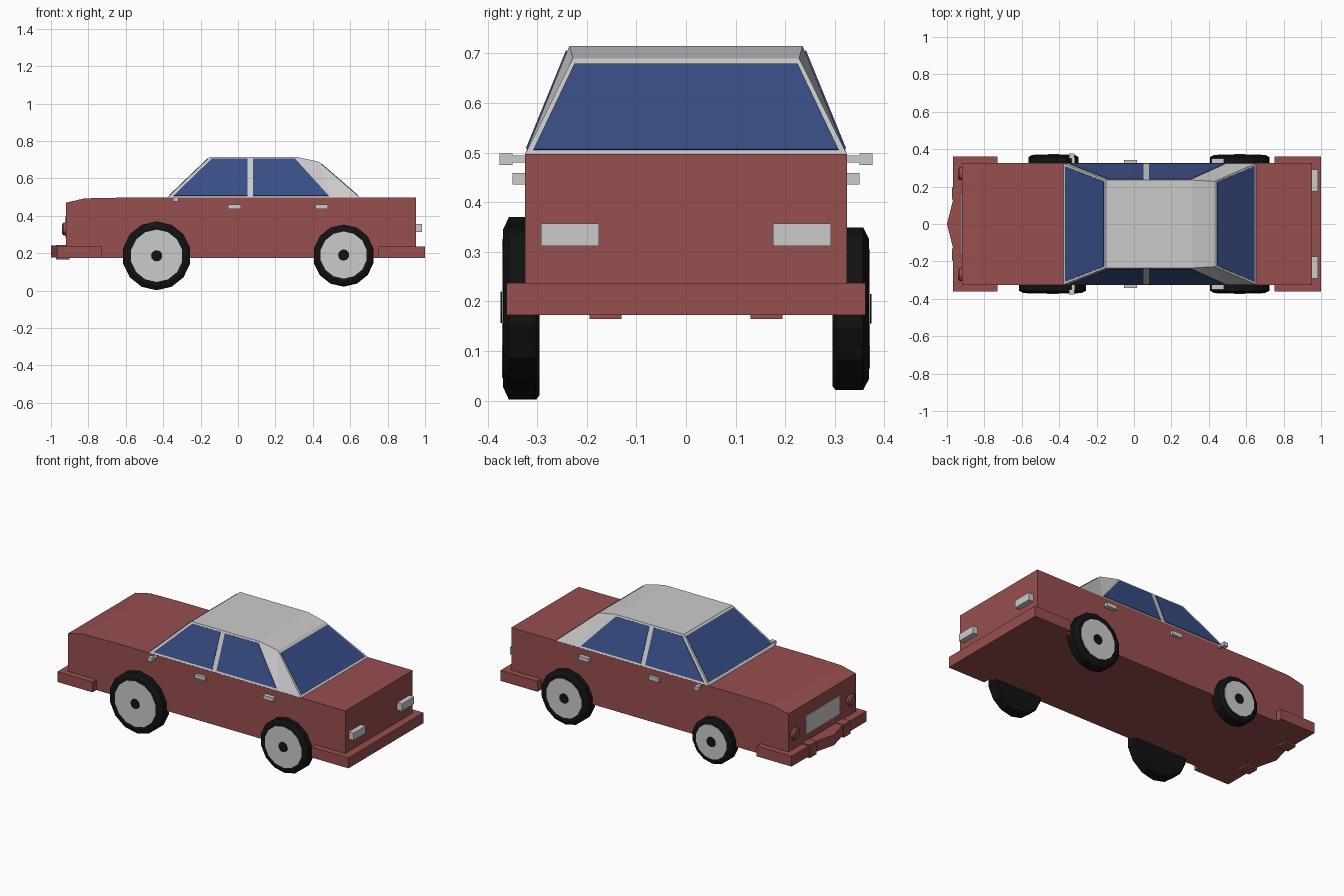
import bpy, bmesh, math
from mathutils import Vector

if "Cube" in bpy.data.objects:
    bpy.data.objects.remove(bpy.data.objects["Cube"])


def material(name, rgb):
    m = bpy.data.materials.new(name)
    m.diffuse_color = (*rgb, 1)
    m.use_nodes = True
    m.node_tree.nodes["Principled BSDF"].inputs["Base Color"].default_value = m.diffuse_color
    return m


RED = material("red_paint", (0.31, 0.077, 0.077))
BLUE = material("blue_glass", (0.04, 0.075, 0.24))
BLACK = material("black_rubber", (0.006, 0.006, 0.006))


def finish(bm, name, mat=None):
    bmesh.ops.recalc_face_normals(bm, faces=bm.faces)
    me = bpy.data.meshes.new(name)
    bm.to_mesh(me)
    bm.free()
    ob = bpy.data.objects.new(name, me)
    bpy.context.collection.objects.link(ob)
    if mat:
        me.materials.append(mat)
    return ob


def prism(name, pts, lo, hi, axis, mat=None):
    """Extrude an outline along y (points are x,z) or z (points are x,y)."""
    place = (lambda a, b, t: (a, t, b)) if axis == 'y' else (lambda a, b, t: (a, b, t))
    bm = bmesh.new()
    rings = [[bm.verts.new(place(a, b, t)) for a, b in pts] for t in (lo, hi)]
    bm.faces.new(rings[0])
    bm.faces.new(rings[1])
    n = len(pts)
    for i in range(n):
        j = (i + 1) % n
        bm.faces.new((rings[0][i], rings[0][j], rings[1][j], rings[1][i]))
    return finish(bm, name, mat)


def box(name, x, y, z, mat=None):
    y = sorted(y)
    return prism(name, [(x[0], y[0]), (x[1], y[0]), (x[1], y[1]), (x[0], y[1])], z[0], z[1], 'z', mat)


def lathe(name, origin, direction, profile, n, mat=None):
    """Spin (radius, distance) pairs around an axis through origin; ends are capped."""
    d = Vector(direction)
    up = Vector((0, 0, 1))
    side = d.cross(up)
    bm = bmesh.new()
    rings = []
    for r, t in profile:
        rings.append([bm.verts.new(Vector(origin) + d * t
                      + (side * math.sin(a) + up * math.cos(a)) * r)
                      for a in (2 * math.pi * i / n for i in range(n))])
    bm.faces.new(rings[0])
    bm.faces.new(rings[-1])
    for a, b in zip(rings, rings[1:]):
        for i in range(n):
            j = (i + 1) % n
            bm.faces.new((a[i], a[j], b[j], b[i]))
    return finish(bm, name, mat)


def glass(name, corners, outward):
    """Thin pane lying just outside a cabin face."""
    c = [Vector(p) for p in corners]
    nrm = (c[1] - c[0]).cross(c[3] - c[0]).normalized()
    if nrm.dot(Vector(outward)) < 0:
        nrm = -nrm
    bm = bmesh.new()
    low, top = [[bm.verts.new(p + nrm * o) for p in c] for o in (-0.002, 0.003)]
    bm.faces.new(low)
    bm.faces.new(top)
    for i in range(4):
        j = (i + 1) % 4
        bm.faces.new((low[i], low[j], top[j], top[i]))
    finish(bm, name, BLUE)


# Main body
prism("body", [(-0.92, 0.175), (0.953, 0.175), (0.953, 0.497), (-0.62, 0.497),
               (-0.82, 0.493), (-0.92, 0.47)], -0.325, 0.325, 'y', RED)

# Cabin shell: right and left halves of the side outline joined across
outline = [(-0.38, 0.325, 0.495), (-0.15, 0.235, 0.715), (0.31, 0.235, 0.715),
           (0.43, 0.228, 0.69), (0.655, 0.325, 0.495), (0.50, 0.325, 0.495)]
bm = bmesh.new()
R = [bm.verts.new((x, -y, z)) for x, y, z in outline]
L = [bm.verts.new((x, y, z)) for x, y, z in outline]
for s in (R, L):
    bm.faces.new((s[0], s[1], s[2], s[5]))
    bm.faces.new((s[5], s[2], s[3]))
    bm.faces.new((s[5], s[3], s[4]))
for i in range(6):
    j = (i + 1) % 6
    bm.faces.new((R[i], R[j], L[j], L[i]))
finish(bm, "cabin")


# Windows
def side_y(z):
    return 0.325 - (z - 0.495) / 0.22 * 0.09


def front_x(z):
    return -0.38 + (z - 0.495) / 0.22 * 0.23


def rear_x(z):
    return 0.655 - (z - 0.495) / 0.195 * 0.225


zl, zh = 0.507, 0.705
glass("windshield", [(front_x(z), y, z) for y, z in
                     ((-0.307, zl), (0.307, zl), (0.228, zh), (-0.228, zh))], (-1, 0, 1))
glass("rear_window", [(rear_x(z), y, z) for y, z in
                      ((-0.307, 0.505), (0.307, 0.505), (0.225, 0.677), (-0.225, 0.677))], (1, 0, 1))
for s, tag in ((-1, "right"), (1, "left")):
    glass("front_window_" + tag, [(x, s * side_y(z), z) for x, z in
                                  ((-0.345, zl), (0.05, zl), (0.05, zh), (-0.14, zh))], (0, s, 0))
    glass("back_window_" + tag, [(x, s * side_y(z), z) for x, z in
                                 ((0.08, zl), (0.485, zl), (0.305, zh), (0.08, zh))], (0, s, 0))

# Bumpers
box("rear_bumper", (0.75, 1.0), (-0.362, 0.362), (0.173, 0.237), RED)
box("front_bumper", (-0.967, -0.73), (-0.362, 0.362), (0.175, 0.238), RED)
prism("bumper_nose", [(-0.92, -0.13), (-0.967, -0.13), (-1.0, 0), (-0.967, 0.13), (-0.92, 0.13)],
      0.176, 0.24, 'z', RED)

# Parts repeated on both sides
for s, tag in ((-1, "right"), (1, "left")):
    box("bumper_block_" + tag, (-0.974, -0.90), (s * 0.13, s * 0.195), (0.165, 0.244), RED)
    box("tail_light_" + tag, (0.95, 0.985), (s * 0.175, s * 0.292), (0.312, 0.357))
    lathe("headlight_" + tag, (-0.91, s * 0.27, 0.33), (-1, 0, 0),
          [(0.035, 0), (0.035, 0.022), (0.026, 0.03)], 12, RED)
    box("front_handle_" + tag, (-0.053, 0.015), (s * 0.32, s * 0.342), (0.436, 0.459))
    box("back_handle_" + tag, (0.415, 0.482), (s * 0.32, s * 0.35), (0.436, 0.459))
    box("mirror_arm_" + tag, (-0.335, -0.315), (s * 0.32, s * 0.352), (0.48, 0.494))
    box("mirror_" + tag, (-0.347, -0.318), (s * 0.35, s * 0.376), (0.475, 0.498))

# Grille
box("grille", (-0.924, -0.91), (-0.16, 0.16), (0.285, 0.395))

# Wheels: x, side, centre height, radius, hub radius
for name, x, s, z, r, h in (("front_right", -0.435, -1, 0.186, 0.184, 0.140),
                            ("rear_right", 0.565, -1, 0.19, 0.163, 0.126),
                            ("front_left", -0.43, 1, 0.185, 0.138, 0.105),
                            ("rear_left", 0.565, 1, 0.185, 0.164, 0.120)):
    o, d = (x, 0, z), (0, s, 0)
    lathe("tyre_" + name, o, d, [(r * 0.95, 0.295), (r, 0.302), (r, 0.357), (r * 0.86, 0.369)], 14, BLACK)
    lathe("hub_" + name, o, d, [(h, 0.36), (h, 0.371)], 14)
    lathe("hub_cap_" + name, o, d, [(0.03, 0.36), (0.03, 0.374)], 12, BLACK)
